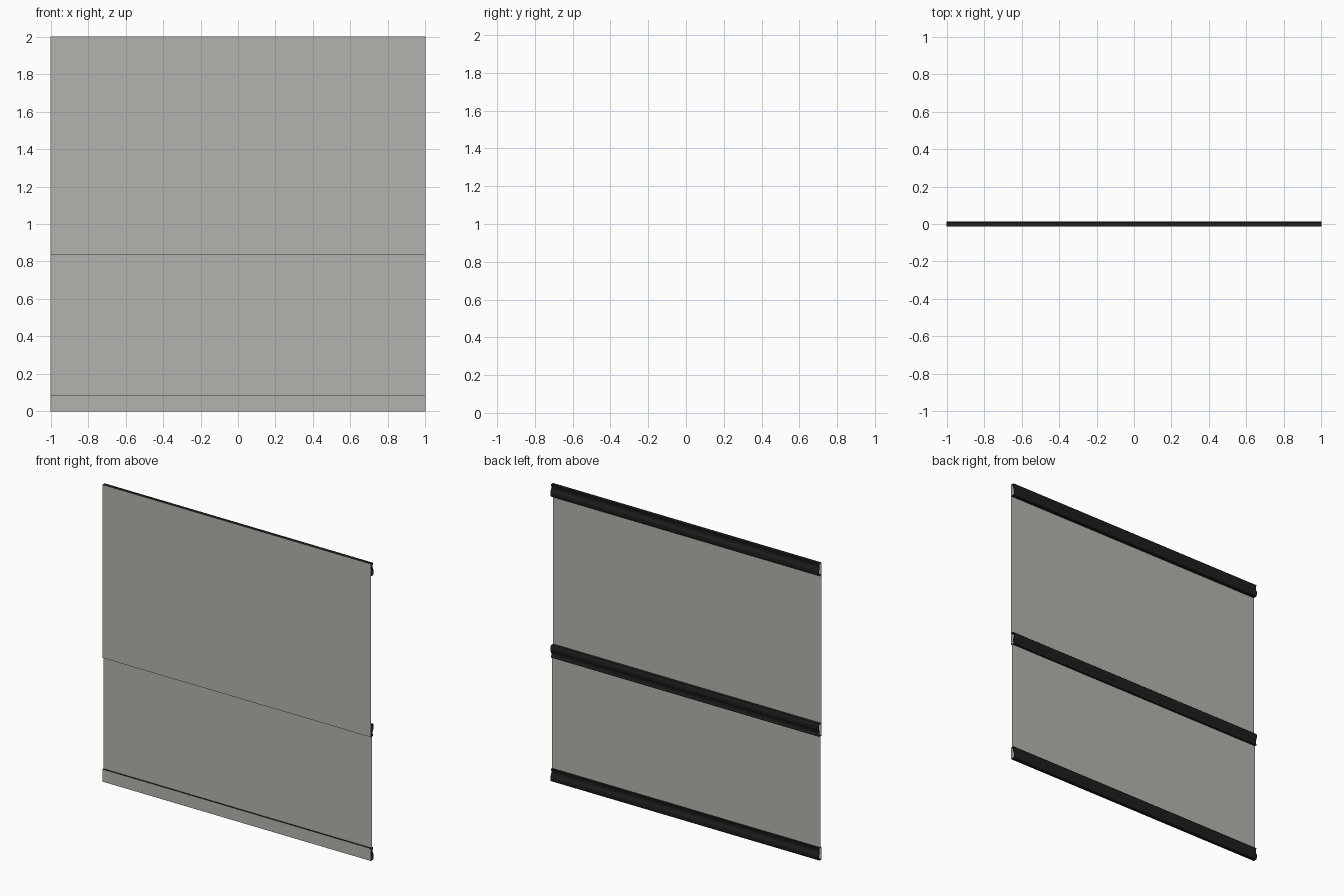
import bpy

if "Cube" in bpy.data.objects:
    bpy.data.objects.remove(bpy.data.objects["Cube"])


def material(name, rgb):
    m = bpy.data.materials.new(name)
    m.diffuse_color = (*rgb, 1)
    m.use_nodes = True
    m.node_tree.nodes["Principled BSDF"].inputs["Base Color"].default_value = m.diffuse_color
    return m


GREY = material("warm grey", (0.46, 0.45, 0.42))
BLACK = material("soft black", (0.013, 0.013, 0.013))

FRONT, RECESS = -0.0145, -0.004   # y of the outer skin and of the recessed lower panel
RAIL = 1 / 12                     # rail height


def sweep(name, profile, mat):
    """Run an open (y, z) profile along x from -1 to 1, leaving the ends open."""
    verts = [(x, y, z) for y, z in profile for x in (-1, 1)]
    faces = [(2 * i, 2 * i + 1, 2 * i + 3, 2 * i + 2) for i in range(len(profile) - 1)]
    mesh = bpy.data.meshes.new(name)
    mesh.from_pydata(verts, [], faces)
    mesh.materials.append(mat)
    ob = bpy.data.objects.new(name, mesh)
    bpy.context.collection.objects.link(ob)
    return ob


# Thin wall skins: upper wall, recessed lower panel, front of the skirting
sweep("upper_wall", [(FRONT, 10 / 12), (FRONT, 2)], GREY)
sweep("lower_panel", [(RECESS, RAIL), (RECESS, 10 / 12)], GREY)
sweep("skirting_front", [(FRONT, 0), (FRONT, RAIL)], GREY)

# Moulded rail cross-section, from its base up: y and fraction of the height
SECTION = [(FRONT, 0), (0.007, 0), (0.012, 0.06), (0.0145, 0.18), (0.0145, 0.36),
           (0.012, 0.48), (0.007, 0.56), (0.005, 0.7), (0.006, 0.85),
           (0.009, 0.92), (0.009, 1), (FRONT, 1)]


def rail(name, base, flip=False):
    section = [(y, base + RAIL * (1 - t if flip else t)) for y, t in SECTION]
    sweep(name, section[::-1] if not flip else section, BLACK)


rail("bottom_rail", 0)
rail("middle_rail", 10 / 12, flip=True)
rail("top_rail", 2 - RAIL)
